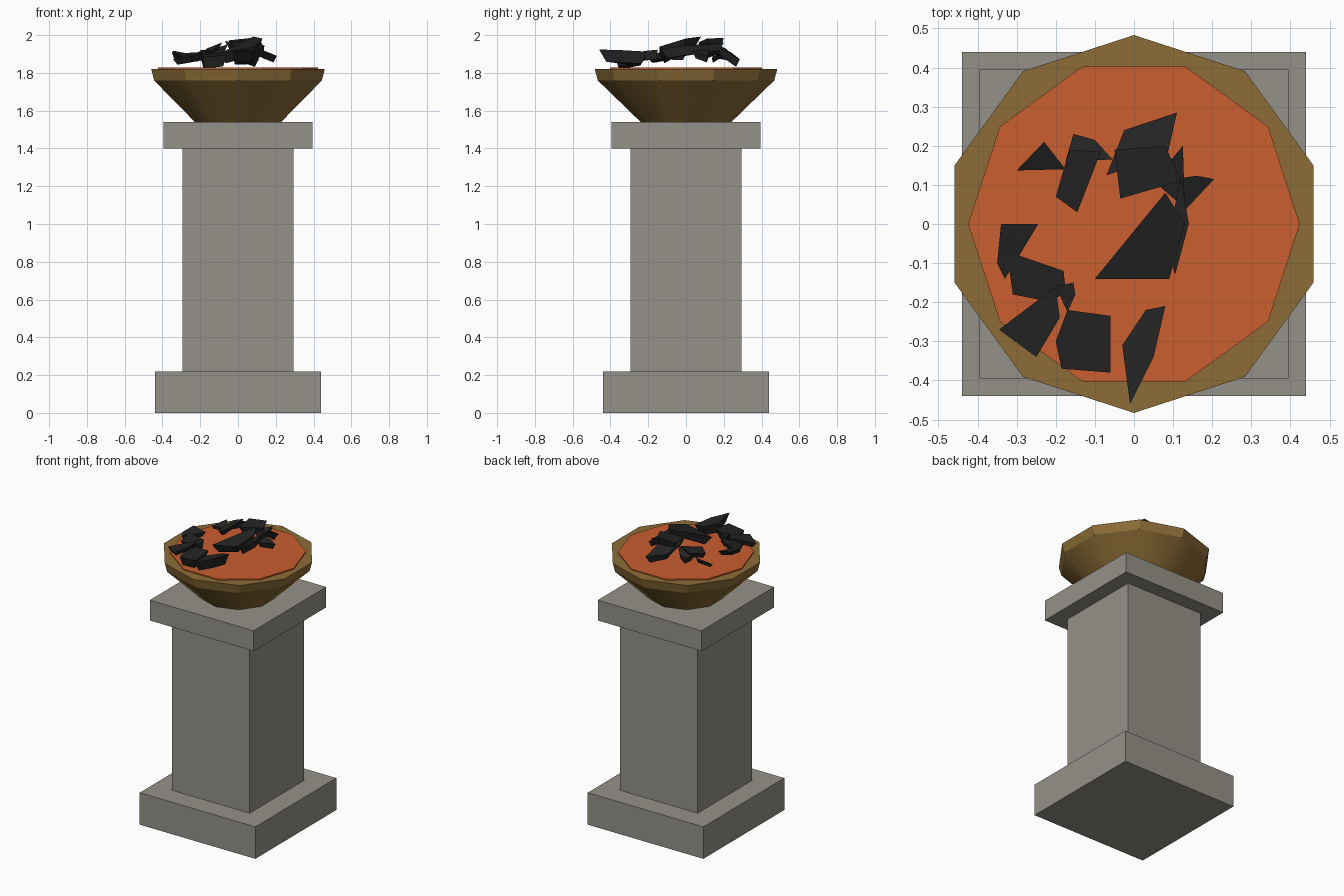
import bpy, bmesh, math

if "Cube" in bpy.data.objects:
    bpy.data.objects.remove(bpy.data.objects["Cube"])


def material(name, srgb):
    m = bpy.data.materials.new(name)
    lin = [((c / 255 + 0.055) / 1.055) ** 2.4 for c in srgb]
    m.diffuse_color = (*lin, 1)
    m.use_nodes = True
    m.node_tree.nodes["Principled BSDF"].inputs["Base Color"].default_value = m.diffuse_color
    return m


STONE = material("grey stone", (148, 145, 136))
BRONZE = material("aged bronze", (140, 108, 54))
EMBER = material("glowing ember", (202, 94, 47))
COAL = material("black coal", (36, 36, 36))


def finish(name, bm, mat):
    bmesh.ops.recalc_face_normals(bm, faces=bm.faces)
    me = bpy.data.meshes.new(name)
    bm.to_mesh(me)
    bm.free()
    me.materials.append(mat)
    ob = bpy.data.objects.new(name, me)
    bpy.context.collection.objects.link(ob)
    return ob


def block(name, half, z0, z1):
    bm = bmesh.new()
    bmesh.ops.create_cube(bm, size=1)
    for v in bm.verts:
        v.co = (v.co.x * 2 * half, v.co.y * 2 * half, z0 if v.co.z < 0 else z1)
    return finish(name, bm, STONE)


def lathe(name, profile, start, mat, sides=10):
    """Closed faceted solid from (radius, z) rings."""
    bm = bmesh.new()
    rings = []
    for r, z in profile:
        angles = [start + math.tau * i / sides for i in range(sides)]
        rings.append([bm.verts.new((r * math.cos(a), r * math.sin(a), z)) for a in angles])
    for a, b in zip(rings, rings[1:]):
        for i in range(sides):
            j = (i + 1) % sides
            bm.faces.new((a[i], a[j], b[j], b[i]))
    bm.faces.new(rings[0])
    bm.faces.new(rings[-1])
    return finish(name, bm, mat)


def chip(name, z, slope_x, slope_y, thick, outline):
    """Tilted shard: outline on a sloping plane, tapering to a smaller underside."""
    cx = sum(p[0] for p in outline) / len(outline)
    cy = sum(p[1] for p in outline) / len(outline)
    bm = bmesh.new()
    for x, y in outline:
        dx, dy = x - cx, y - cy
        h = z + slope_x * dx + slope_y * dy
        bm.verts.new((x, y, h))
        bm.verts.new((cx + dx * 0.75, cy + dy * 0.75, h - thick))
    bmesh.ops.convex_hull(bm, input=bm.verts)
    return finish(name, bm, COAL)


# Stone pedestal
block("pedestal_base", 0.44, 0, 0.22)
block("pedestal_shaft", 0.295, 0.22, 1.40)
block("pedestal_cap", 0.395, 1.40, 1.54)

# Bronze bowl with upright rim, smooth below and faceted at the rim
bowl = lathe("bowl", [(0.24, 1.54), (0.467, 1.76), (0.483, 1.82)], math.pi / 2, BRONZE)
bpy.context.view_layer.objects.active = bowl
bowl.select_set(True)
bpy.ops.object.shade_smooth_by_angle(angle=math.radians(30))

# Ember bed
lathe("ember_bed", [(0.424, 1.815), (0.424, 1.828)], 0, EMBER)

# Coals at the back
chip("coal_back_left", 1.89, 0.1, 0.4, 0.02,
     [(-0.30, 0.137), (-0.23, 0.21), (-0.175, 0.14)])
chip("coal_back_slab", 1.925, 0.4, 0.15, 0.03,
     [(-0.20, 0.07), (-0.145, 0.03), (-0.085, 0.185), (-0.165, 0.19)])
chip("coal_back_wedge", 1.925, 0.3, -0.2, 0.04,
     [(-0.175, 0.16), (-0.155, 0.23), (-0.10, 0.215), (-0.055, 0.165)])
chip("coal_back_tip", 1.92, -0.1, -0.5, 0.04,
     [(-0.07, 0.125), (-0.025, 0.24), (0.11, 0.285), (0.085, 0.175)])
chip("coal_back_top", 1.975, 0.1, 0.1, 0.05,
     [(-0.05, 0.19), (0.08, 0.20), (0.12, 0.11), (-0.035, 0.065)])

# Coals in the middle right
chip("coal_right_spike", 1.915, -0.4, 0.1, 0.035,
     [(0.06, 0.11), (0.16, 0.123), (0.205, 0.115), (0.13, 0.035)])
chip("coal_right_splinter", 1.95, -0.1, 0.15, 0.04,
     [(0.125, 0.20), (0.05, 0.11), (0.13, 0.04)])
chip("coal_centre", 1.955, 0.2, 0.25, 0.05,
     [(-0.10, -0.14), (0.09, -0.14), (0.13, 0.0), (0.08, 0.08), (0.02, 0.0)])
chip("coal_right_sliver", 1.94, 0.1, 0.1, 0.05,
     [(0.105, -0.13), (0.14, 0.0), (0.12, 0.12), (0.085, -0.05)])

# Coals at the front and left
chip("coal_front", 1.915, 0.1, -0.08, 0.065,
     [(0.03, -0.22), (0.08, -0.21), (0.05, -0.34), (-0.01, -0.46), (-0.03, -0.31)])
chip("coal_front_block", 1.895, 0.1, 0.1, 0.06,
     [(-0.20, -0.30), (-0.17, -0.22), (-0.06, -0.235), (-0.06, -0.38), (-0.185, -0.37)])
chip("coal_left_shard", 1.895, 0.2, 0.1, 0.03,
     [(-0.345, -0.27), (-0.20, -0.16), (-0.19, -0.24), (-0.25, -0.34)])
chip("coal_left_slab", 1.90, 0.1, 0.15, 0.035,
     [(-0.325, -0.07), (-0.18, -0.12), (-0.175, -0.17), (-0.21, -0.20), (-0.31, -0.18)])
chip("coal_left_tip", 1.905, -0.2, 0.1, 0.03,
     [(-0.34, 0.0), (-0.245, 0.0), (-0.29, -0.075), (-0.33, -0.14), (-0.35, -0.10)])
chip("coal_left_chunk", 1.92, 0.0, 0.1, 0.05,
     [(-0.20, -0.16), (-0.155, -0.15), (-0.15, -0.18), (-0.17, -0.225)])
